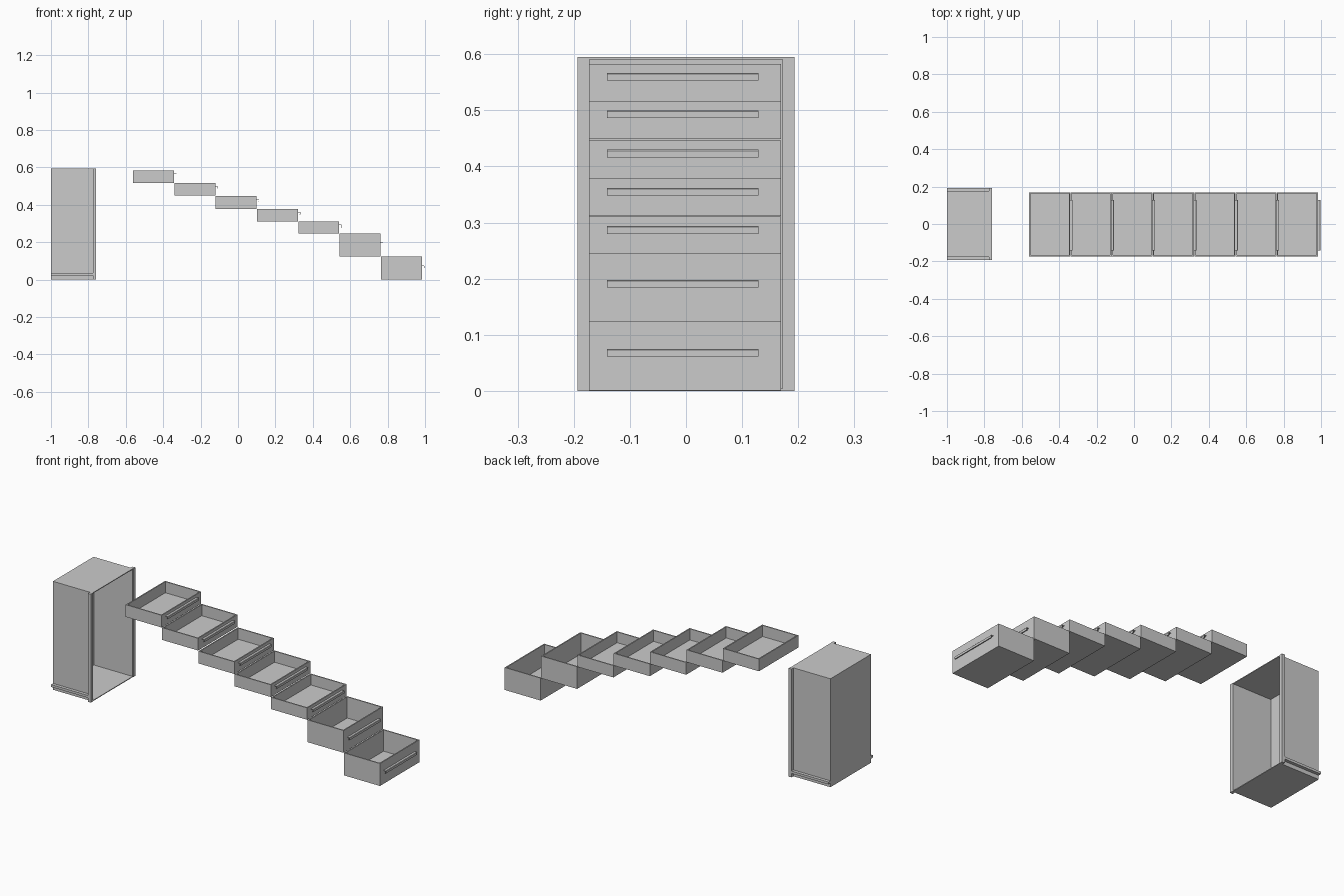
import bpy, bmesh
from mathutils import Vector

if "Cube" in bpy.data.objects:
    bpy.data.objects.remove(bpy.data.objects["Cube"])


def add_box(bm, x, y, z):
    """Axis-aligned box from (min, max) pairs."""
    geo = bmesh.ops.create_cube(bm, size=1.0)
    for v in geo["verts"]:
        v.co = Vector([lo + (c + 0.5) * (hi - lo) for c, (lo, hi) in zip(v.co, (x, y, z))])
    return geo["verts"]


def finish(name, bm):
    bmesh.ops.recalc_face_normals(bm, faces=bm.faces)
    mesh = bpy.data.meshes.new(name)
    bm.to_mesh(mesh)
    bm.free()
    ob = bpy.data.objects.new(name, mesh)
    bpy.context.collection.objects.link(ob)
    return ob


def hollow(name, x, y, z, wall, base, open_side):
    """Box opened on one side ('x' or 'z' positive) by inset and push-in."""
    bm = bmesh.new()
    add_box(bm, x, y, z)
    bm.normal_update()
    axis = Vector((1, 0, 0)) if open_side == "x" else Vector((0, 0, 1))
    face = max(bm.faces, key=lambda f: f.normal.dot(axis))
    bmesh.ops.inset_region(bm, faces=[face], thickness=wall)
    depth = (x[1] - x[0] if open_side == "x" else z[1] - z[0]) - base
    inner = bmesh.ops.extrude_discrete_faces(bm, faces=[face])["faces"][0]
    bmesh.ops.translate(bm, verts=inner.verts, vec=-axis * depth)
    return finish(name, bm)


# Cabinet shell, open toward +x
hollow("cabinet_shell", (-1.0, -0.76), (-0.176, 0.176), (0, 0.595), 0.006, 0.006, "x")

# Vertical front flanges and low side rails
for side, s in (("left", -1), ("right", 1)):
    y = sorted((s * 0.175, s * 0.193))
    bm = bmesh.new()
    add_box(bm, (-0.775, -0.758), y, (0, 0.595))
    finish(side + "_front_flange", bm)
    bm = bmesh.new()
    add_box(bm, (-1.0, -0.775), y, (0.022, 0.035))
    finish(side + "_side_rail", bm)

# Hooked pull: cross-section in (outward, up), swept along y
HOOK = [(0, 0), (0.012, 0), (0.014, -0.002), (0.014, -0.014), (0.009, -0.014),
        (0.009, -0.012), (0.012, -0.012), (0.012, -0.003), (0.011, -0.002), (0, -0.002)]


def handle(name, x, z):
    bm = bmesh.new()
    face = bm.faces.new([bm.verts.new((x + a, -0.141, z + b)) for a, b in HOOK])
    new = bmesh.ops.extrude_face_region(bm, geom=[face])["geom"]
    verts = [g for g in new if isinstance(g, bmesh.types.BMVert)]
    bmesh.ops.translate(bm, verts=verts, vec=(0, 0.27, 0))
    if face.is_valid is False or len(bm.faces) == len(HOOK) + 1:
        bmesh.ops.holes_fill(bm, edges=bm.edges)
    finish(name, bm)


# Drawers stepping down toward +x: (bottom, top, handle top)
LEVELS = [(0.516, 0.583, 0.567), (0.449, 0.516, 0.500), (0.379, 0.446, 0.430),
          (0.312, 0.379, 0.362), (0.246, 0.311, 0.294), (0.124, 0.246, 0.198),
          (0.001, 0.124, 0.075)]
for i, (lo, hi, hz) in enumerate(LEVELS):
    x0 = -0.561 + i * 0.2208
    x1 = x0 + 0.219
    hollow(f"drawer_{i + 1}", (x0, x1), (-0.173, 0.169), (lo, hi), 0.009, 0.006, "z")
    handle(f"drawer_handle_{i + 1}", x1, hz)
